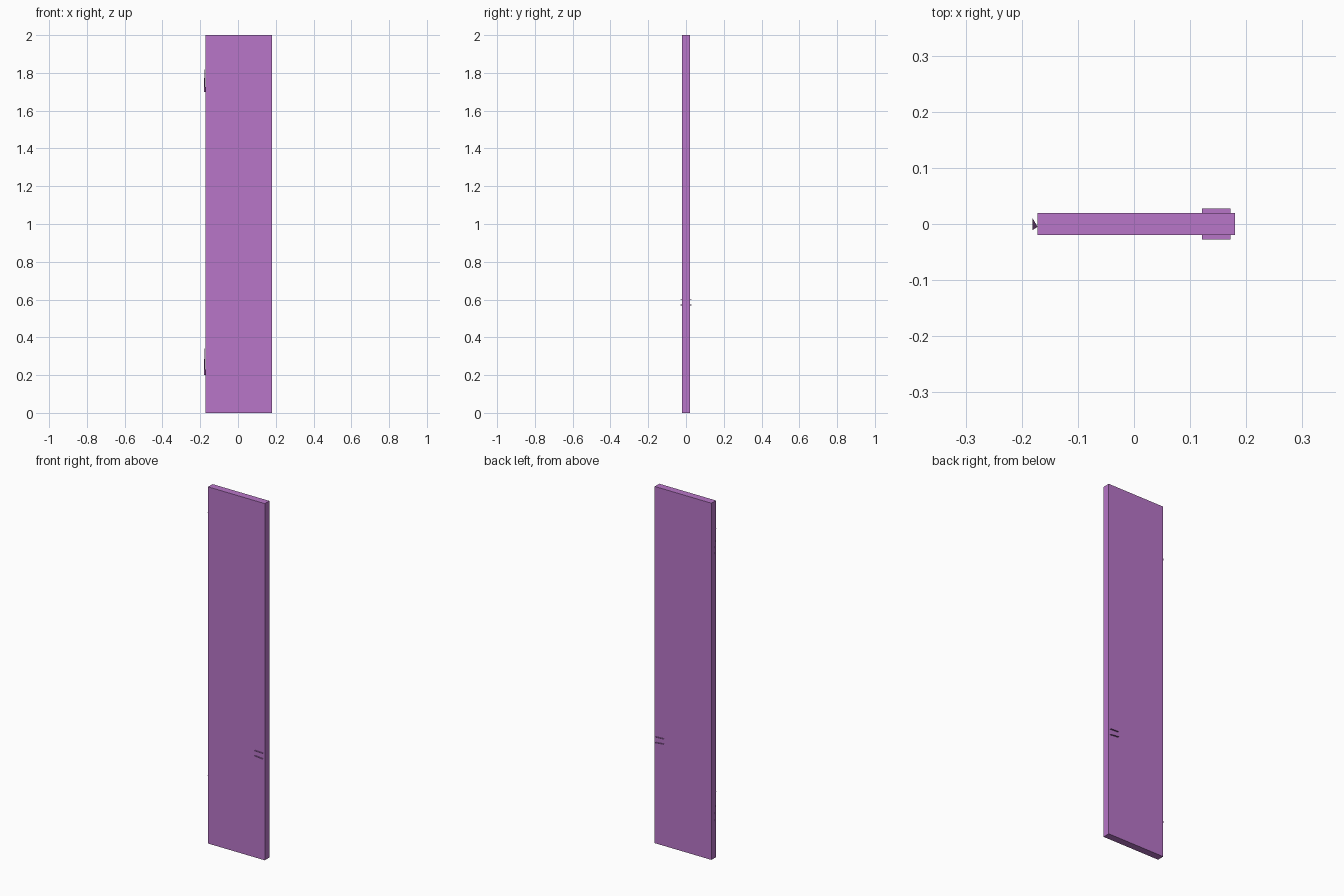
import bpy, bmesh

if "Cube" in bpy.data.objects:
    bpy.data.objects.remove(bpy.data.objects["Cube"])

mat = bpy.data.materials.new("purple_paint")
mat.diffuse_color = (0.48, 0.18, 0.58, 1)
mat.use_nodes = True
mat.node_tree.nodes["Principled BSDF"].inputs["Base Color"].default_value = mat.diffuse_color


def add_object(name, bm):
    mesh = bpy.data.meshes.new(name)
    bm.to_mesh(mesh)
    bm.free()
    mesh.materials.append(mat)
    obj = bpy.data.objects.new(name, mesh)
    bpy.context.collection.objects.link(obj)
    return obj


def facets(name, polygons):
    bm = bmesh.new()
    for poly in polygons:
        bm.faces.new([bm.verts.new(p) for p in poly])
    return add_object(name, bm)


# Door panel: plain slab
bm = bmesh.new()
bmesh.ops.create_cube(bm, size=1)
for v in bm.verts:
    v.co.x = v.co.x * 0.352 + 0.004
    v.co.y *= 0.04
    v.co.z = v.co.z * 2 + 1
add_object("door_panel", bm)

# Handle slivers: an upper and a lower thin strip on each face
for side, label in ((-1, "front"), (1, "back")):
    strips = []
    for z, drop in ((0.602, 0.002), (0.573, 0.005)):
        strips.append([(0.121, side * 0.02, z), (0.172, side * 0.02, z - drop),
                       (0.172, side * 0.028, z - drop), (0.121, side * 0.028, z)])
    facets("handle_" + label, strips)

# Hinge slivers: a single narrow facet at each hinge
for label, low, high in (("lower", 0.20, 0.39), ("upper", 1.70, 1.86)):
    facets("hinge_" + label, [[(-0.181, 0.011, low), (-0.181, -0.011, high),
                               (-0.172, -0.005, low)]])
